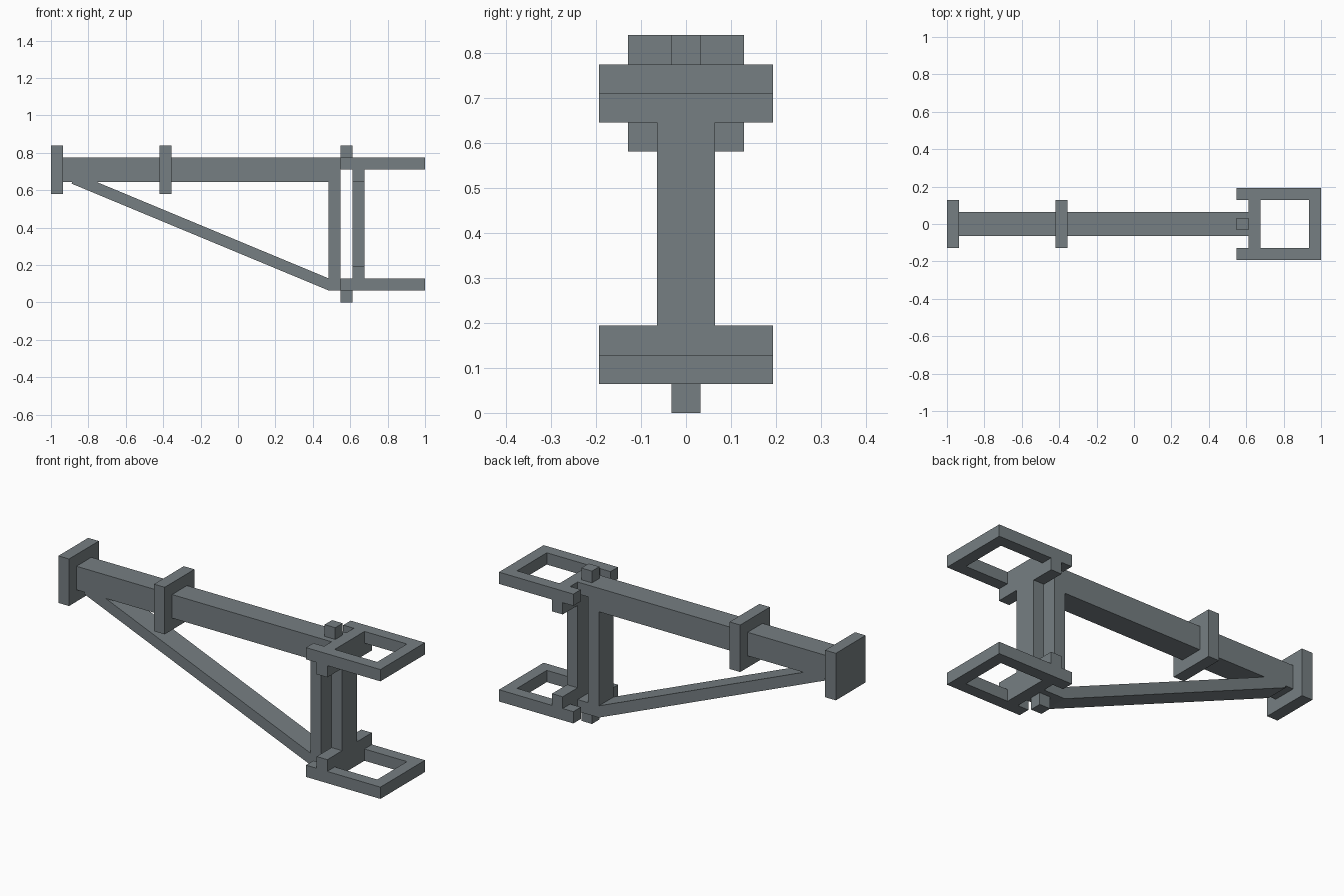
import bpy
import bmesh
from mathutils import Vector

cube = bpy.data.objects.get("Cube")
if cube:
    bpy.data.objects.remove(cube, do_unlink=True)

U = 2 / 31  # grid module: the model is 31 modules long

metal = bpy.data.materials.new("slate grey")
metal.use_nodes = True
colour = (0.18, 0.21, 0.223, 1)
metal.diffuse_color = colour
metal.node_tree.nodes["Principled BSDF"].inputs["Base Color"].default_value = colour


def prism(name, profile, axis, start, end):
    """Extrude a 2D profile (in modules) along an axis; profile uses the other two axes in order."""
    def place(p, d):
        co = list(p)
        co.insert(axis, d)
        return Vector(co) * U

    bm = bmesh.new()
    face = bm.faces.new([bm.verts.new(place(p, start)) for p in profile])
    moved = bmesh.ops.extrude_face_region(bm, geom=[face], use_keep_orig=True)
    shift = place((0, 0), end - start)
    bmesh.ops.translate(bm, vec=shift,
                        verts=[g for g in moved["geom"] if isinstance(g, bmesh.types.BMVert)])
    bmesh.ops.recalc_face_normals(bm, faces=bm.faces)
    mesh = bpy.data.meshes.new(name)
    bm.to_mesh(mesh)
    bm.free()
    mesh.materials.append(metal)
    obj = bpy.data.objects.new(name, mesh)
    bpy.context.collection.objects.link(obj)
    return obj


def box(name, x, y, z):
    return prism(name, [(x[0], y[0]), (x[1], y[0]), (x[1], y[1]), (x[0], y[1])], 2, *z)


# Beam and post in one piece, with hinge lips at the top and bottom of the post
prism("beam_and_post", [(-14.5, 10), (7.5, 10), (7.5, 1), (9.5, 1), (9.5, 2), (8.5, 2),
                        (8.5, 11), (9.5, 11), (9.5, 12), (-14.5, 12)], 1, -1, 1)

# Diagonal brace from the foot of the post to the underside of the beam
prism("brace", [(7.5, 1), (7.5, 2), (-11.75, 10), (-13.74, 10), (-13.8, 9.85)], 1, -1, 1)

# Square plates around the beam
box("end_plate", (-15.5, -14.5), (-2, 2), (9, 13))
box("collar", (-6.5, -5.5), (-2, 2), (9, 13))

# Hinge pegs on the lips
for name, z in (("lower_peg", (0, 1)), ("upper_peg", (12, 13))):
    box(name, (8.5, 9.5), (-0.5, 0.5), z)

# Open forks, lower and upper
fork = [(8.5, -3), (15.5, -3), (15.5, 3), (8.5, 3), (8.5, 2), (14.5, 2), (14.5, -2), (8.5, -2)]
for name, z in (("lower_fork", 1), ("upper_fork", 11)):
    prism(name, fork, 2, z, z + 1)

# Swing plate joining the forks, with stepped flanges that fit between the arms
quarter = [(2, 12), (2, 11), (3, 11), (3, 10), (1, 10)]
right_half = quarter + [(y, 13 - z) for y, z in reversed(quarter)]
left_half = [(-y, z) for y, z in reversed(right_half)]
prism("swing_plate", right_half + left_half, 0, 9.5, 10.5)
